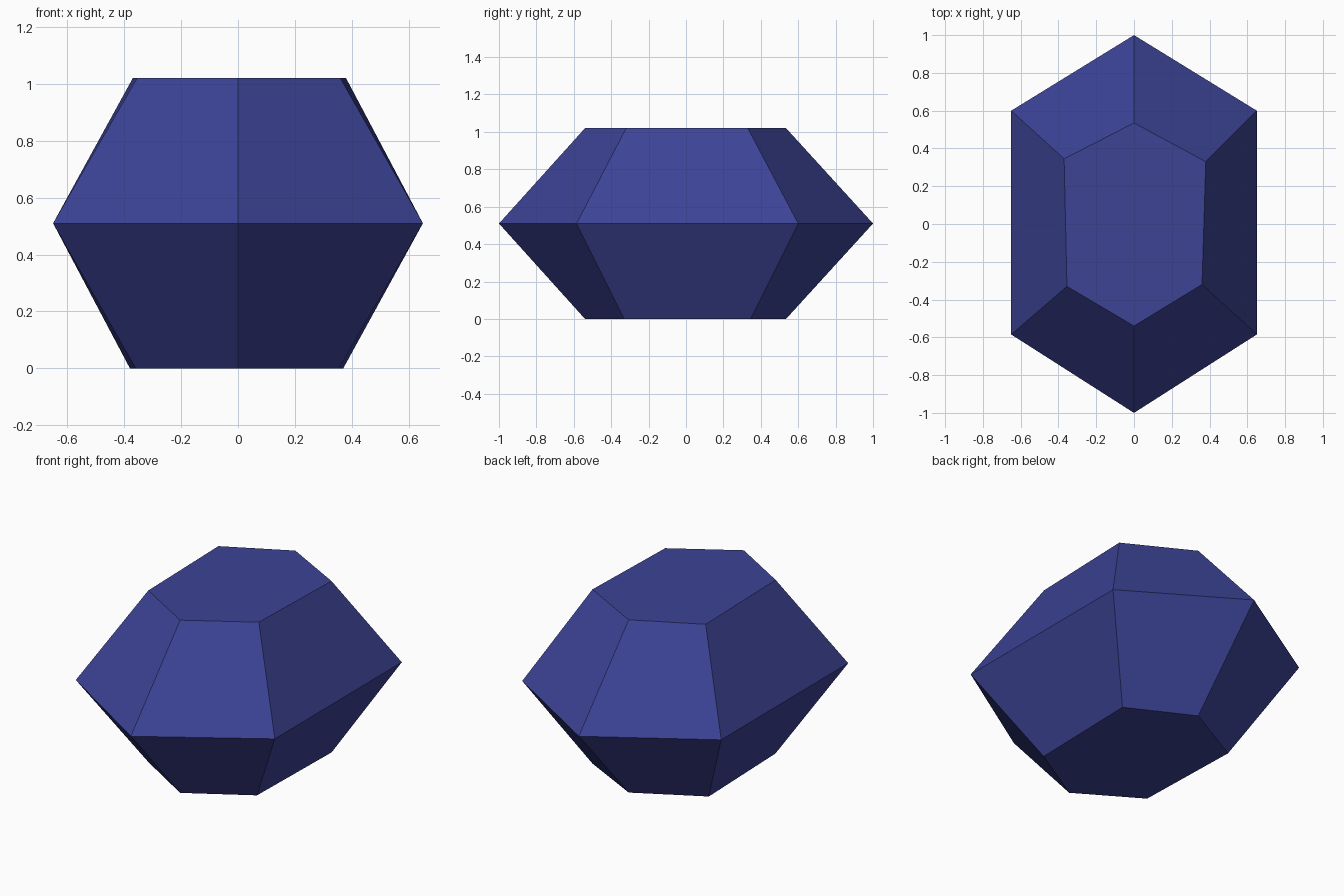
import bpy
import bmesh

cube = bpy.data.objects.get("Cube")
if cube:
    bpy.data.objects.remove(cube, do_unlink=True)

GIRDLE_Z = 0.51
HEIGHT = 1.02

# Outlines, counter-clockwise from the back point
GIRDLE = [(0, 1), (-0.65, 0.6), (-0.65, -0.585), (0, -1), (0.65, -0.585), (0.65, 0.6)]
TABLE = [(0, 0.535), (-0.37, 0.345), (-0.355, -0.33), (0, -0.54), (0.36, -0.32), (0.38, 0.33)]

# Deep blue gem colour
blue = bpy.data.materials.new("deep_blue")
blue.use_nodes = True
colour = (0.045, 0.056, 0.30, 1)
blue.diffuse_color = colour
blue.node_tree.nodes["Principled BSDF"].inputs["Base Color"].default_value = colour

bm = bmesh.new()


def ring(outline, z, side=1):
    return [bm.verts.new((x * side, y, z)) for x, y in outline]


def facets(lower, upper):
    for i in range(len(lower)):
        j = (i + 1) % len(lower)
        bm.faces.new((lower[i], lower[j], upper[j], upper[i]))


# The lower half is the upper half turned over about the long axis
girdle = ring(GIRDLE, GIRDLE_Z)
crown = ring(TABLE, HEIGHT)
base = ring(TABLE, 0, side=-1)
base = [base[-i % len(base)] for i in range(len(base))]

facets(girdle, crown)
facets(base, girdle)
bm.faces.new(crown)
bm.faces.new(base[::-1])
bmesh.ops.recalc_face_normals(bm, faces=bm.faces)

mesh = bpy.data.meshes.new("faceted_gem")
bm.to_mesh(mesh)
bm.free()
mesh.materials.append(blue)
gem = bpy.data.objects.new("faceted_gem", mesh)
bpy.context.collection.objects.link(gem)
